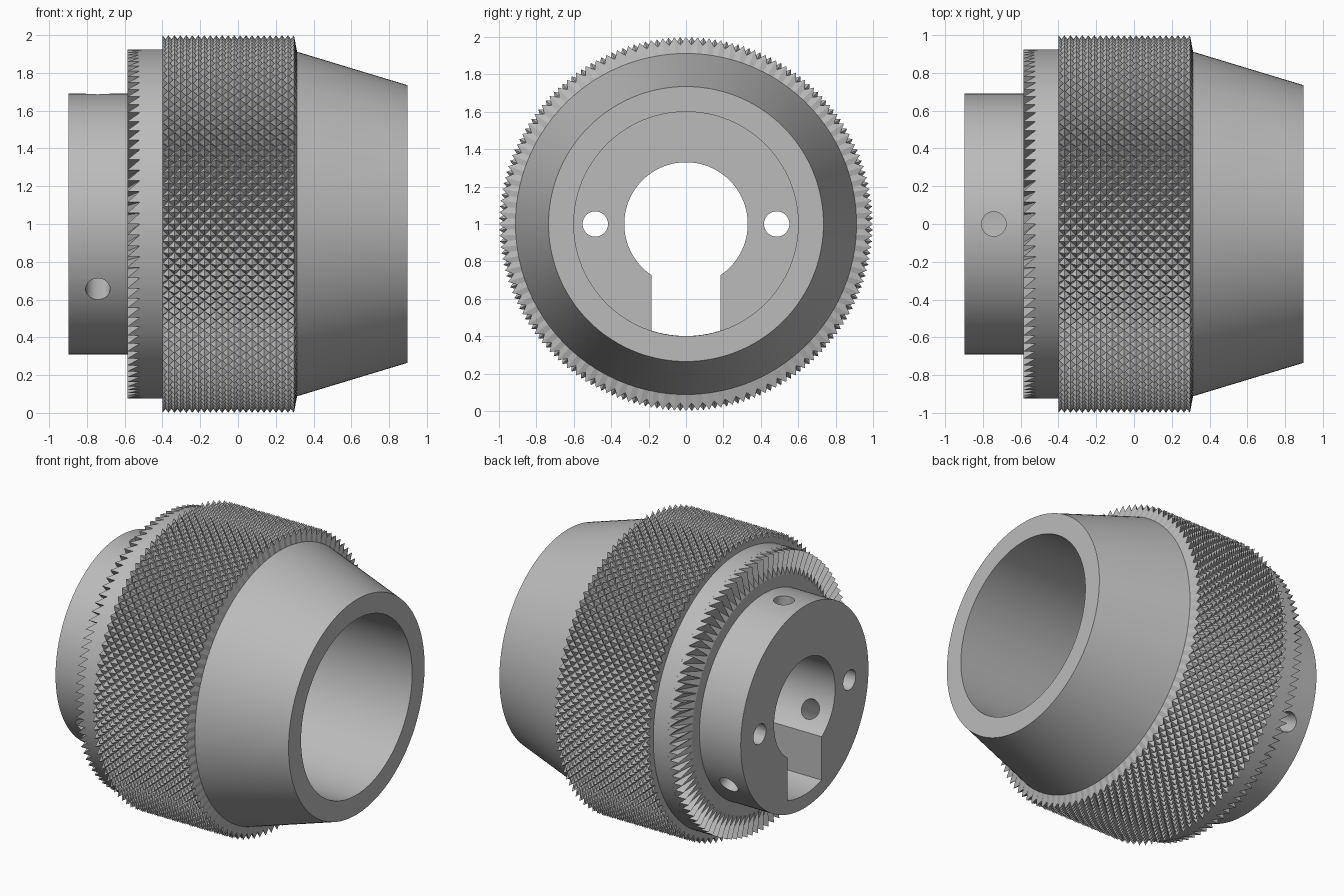
import bpy, bmesh
from math import sin, cos, pi, radians, sqrt
from mathutils import Matrix

cube = bpy.data.objects.get("Cube")
if cube:
    bpy.data.objects.remove(cube)

metal = bpy.data.materials.new("grey metal")
metal.use_nodes = True
GREY = (0.5, 0.5, 0.5, 1)
metal.diffuse_color = GREY
metal.node_tree.nodes["Principled BSDF"].inputs["Base Color"].default_value = GREY

AXIS_Z = 1.0      # height of the turning axis, which runs along x
FLOOR = -0.4      # inner face of the hub plate
KNURL_TURNS = 200
KNURL_ROWS = 22
TEETH = 100


def polar(x, r, a):
    return (x, r * cos(a), AXIS_Z + r * sin(a))


def finish(name, bm):
    bmesh.ops.recalc_face_normals(bm, faces=bm.faces[:])
    mesh = bpy.data.meshes.new(name)
    bm.to_mesh(mesh)
    bm.free()
    mesh.materials.append(metal)
    obj = bpy.data.objects.new(name, mesh)
    bpy.context.collection.objects.link(obj)
    return obj


def revolve(name, profile, n=144):
    """Turn a closed (x, radius) profile about the axis."""
    bm = bmesh.new()
    rings = [[bm.verts.new(polar(x, r, 2 * pi * i / n)) for x, r in profile]
             for i in range(n)]
    m = len(profile)
    for i in range(n):
        a, b = rings[i], rings[(i + 1) % n]
        for j in range(m):
            k = (j + 1) % m
            bm.faces.new((a[j], a[k], b[k], b[j]))
    return finish(name, bm)


def cylinder_cutter(name, radius, depth, matrix):
    bm = bmesh.new()
    bmesh.ops.create_cone(bm, cap_ends=True, segments=32, radius1=radius,
                          radius2=radius, depth=depth, matrix=matrix)
    return finish(name, bm)


# Turned body: hub, collar, core under the grip, cone and bore
body = revolve("body", [
    (-0.897, 0.33), (-0.897, 0.69), (-0.585, 0.69), (-0.585, 0.77),
    (-0.51, 0.77), (-0.51, 0.925), (-0.4, 0.925), (-0.39, 0.9),
    (0.3, 0.9), (0.312, 0.912), (0.897, 0.735), (0.897, 0.6),
    (FLOOR, 0.6), (FLOOR, 0.33)])

cutters = []

# Keyway below the shaft hole, with a rounded bottom
bm = bmesh.new()
half, reach = 0.185, 0.599
outline = [(half, -0.1), (-half, -0.1)]
for i in range(13):
    y = -half + 2 * half * i / 12
    outline.append((y, -sqrt(reach ** 2 - y ** 2)))
ends = [[bm.verts.new((x, y, AXIS_Z + z)) for y, z in outline]
        for x in (-1.0, FLOOR + 0.05)]
for end in ends:
    bm.faces.new(end)
for i in range(len(outline)):
    k = (i + 1) % len(outline)
    bm.faces.new((ends[0][i], ends[0][k], ends[1][k], ends[1][i]))
cutters.append(finish("keyway_cutter", bm))

# Two pin holes along the axis
along_x = Matrix.Rotation(pi / 2, 4, 'Y')
for side in (-1, 1):
    place = Matrix.Translation((-0.65, side * 0.485, AXIS_Z))
    cutters.append(cylinder_cutter("pin_hole_cutter", 0.068, 0.8, place @ along_x))

# Three radial screw holes in the hub
for angle in (90, 210, 330):
    turn = Matrix.Rotation(radians(angle - 90), 4, 'X')
    place = Matrix.Translation((-0.742, 0, AXIS_Z)) @ turn
    cutters.append(cylinder_cutter("screw_hole_cutter", 0.065, 0.6,
                                   place @ Matrix.Translation((0, 0, 0.5))))

bpy.context.view_layer.objects.active = body
for cutter in cutters:
    cutter.hide_render = True
    mod = body.modifiers.new("cut", 'BOOLEAN')
    mod.operation = 'DIFFERENCE'
    mod.solver = 'EXACT'
    mod.object = cutter
    bpy.ops.object.modifier_apply(modifier=mod.name)
    bpy.data.objects.remove(cutter)

bpy.ops.object.select_all(action='DESELECT')
body.select_set(True)
bpy.ops.object.shade_smooth_by_angle(angle=radians(30))

# Ratchet crown: sawteeth that deepen towards the rim
bm = bmesh.new()
inner, rim, tip, root, back = 0.77, 0.925, -0.585, -0.52, -0.505
step = 2 * pi / TEETH
for i in range(TEETH):
    a, b = i * step, (i + 1) * step
    in_a, in_b = (bm.verts.new(polar(tip, inner, t)) for t in (a, b))
    low_a, low_b = (bm.verts.new(polar(root, rim, t)) for t in (a, b))
    peak = bm.verts.new(polar(tip, rim, b))
    back_a, back_b = (bm.verts.new(polar(back, rim, t)) for t in (a, b))
    bm.faces.new((in_a, in_b, low_a))
    bm.faces.new((in_b, peak, low_a))
    bm.faces.new((low_a, peak, low_b))
    bm.faces.new((low_a, low_b, back_b, back_a))
    bm.faces.new((in_b, low_b, peak))
bmesh.ops.remove_doubles(bm, verts=bm.verts[:], dist=0.0001)
finish("ratchet_crown", bm)

# Knurled grip: pyramids on a diamond lattice, closed by end rings
bm = bmesh.new()
start, stop, high, low = -0.4, 0.296, 1.0, 0.958
grid = []
for j in range(KNURL_ROWS + 1):
    x = start + (stop - start) * j / KNURL_ROWS
    grid.append([bm.verts.new(polar(x, low if (i + j) % 2 else high,
                                    2 * pi * i / KNURL_TURNS))
                 for i in range(KNURL_TURNS)])
caps = [[bm.verts.new(polar(x, r, 2 * pi * i / KNURL_TURNS))
         for i in range(KNURL_TURNS)] for x, r in ((start, 0.9), (0.313, 0.91))]
for i in range(KNURL_TURNS):
    k = (i + 1) % KNURL_TURNS
    for j in range(KNURL_ROWS):
        p, q, r, s = grid[j][i], grid[j][k], grid[j + 1][k], grid[j + 1][i]
        if (i + j) % 2:
            p, q, r, s = q, r, s, p
        # split each cell along its groove
        bm.faces.new((p, q, s))
        bm.faces.new((q, r, s))
    for cap, row in zip(caps, (grid[0], grid[-1])):
        bm.faces.new((cap[i], cap[k], row[k], row[i]))
for i in range(KNURL_TURNS):
    k = (i + 1) % KNURL_TURNS
    bm.faces.new((caps[0][i], caps[0][k], caps[1][k], caps[1][i]))
finish("knurled_grip", bm)
